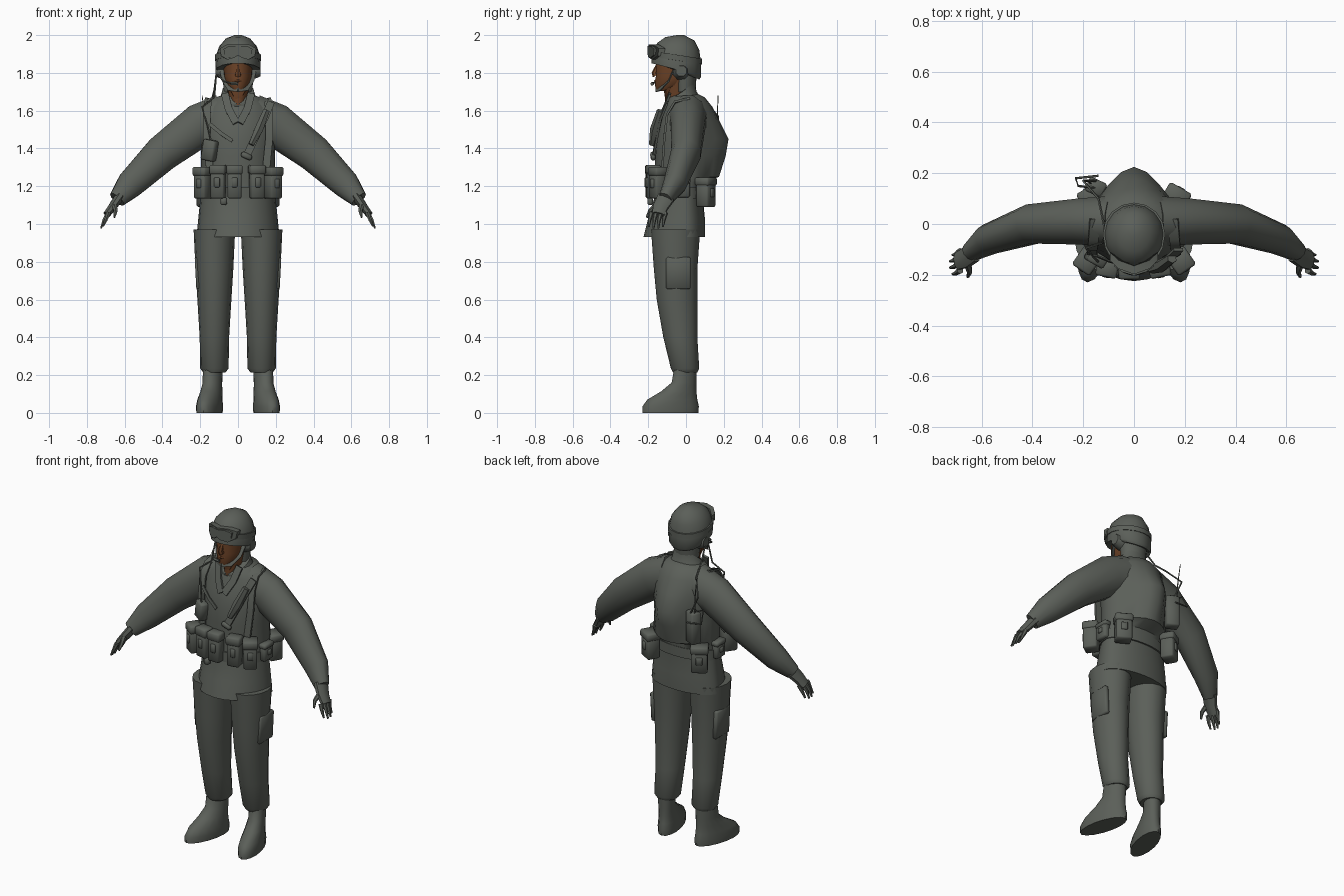
import bpy, bmesh, math
from mathutils import Vector, Matrix

default = bpy.data.objects.get("Cube")
if default:
    bpy.data.objects.remove(default)

parts = []


def material(name, red, green, blue):
    mat = bpy.data.materials.new(name)
    mat.use_nodes = True
    colour = (red, green, blue, 1)
    mat.diffuse_color = colour
    mat.node_tree.nodes["Principled BSDF"].inputs["Base Color"].default_value = colour
    return mat


CLOTH = material("grey_green_cloth", .105, .115, .1)
SKIN = material("brown_skin", .15, .055, .02)


def finish(name, bm, mat):
    bmesh.ops.recalc_face_normals(bm, faces=bm.faces)
    mesh = bpy.data.meshes.new(name)
    bm.to_mesh(mesh)
    bm.free()
    mesh.materials.append(mat)
    obj = bpy.data.objects.new(name, mesh)
    bpy.context.collection.objects.link(obj)
    parts.append(obj)


def skin_rings(name, rings, mat):
    bm = bmesh.new()
    loops = [[bm.verts.new(point) for point in ring] for ring in rings]
    count = len(loops[0])
    for low, high in zip(loops, loops[1:]):
        for i in range(count):
            j = (i + 1) % count
            bm.faces.new((low[i], low[j], high[j], high[i]))
    bm.faces.new(loops[0])
    bm.faces.new(loops[-1])
    finish(name, bm, mat)


def no_ridge(z):
    return 0


def loft(name, rows, mat=CLOTH, sides=16, x=0, mirror=1, shear=0, tilt=(0, 0), ridge=no_ridge):
    """Stacked ovals, each row being z, y, half width, front depth, back depth."""
    rings = []
    for k, (z, y, width, front, back) in enumerate(rows):
        lean = tilt[0] + (tilt[1] - tilt[0]) * k / (len(rows) - 1)
        ring = []
        for i in range(sides):
            angle = math.tau * i / sides
            s, c = math.sin(angle), math.cos(angle)
            depth = y + (front * s if s < 0 else back * s + ridge(z) * s ** 5)
            ring.append((mirror * (x + width * c + shear * depth), depth, z + lean * s))
        rings.append(ring)
    skin_rings(name, rings, mat)


def limb(name, path, start, end, flat=1, swell=0, mat=CLOTH, sides=6, mirror=1):
    """Tapered tube along a path; flat is the ratio of its second radius."""
    points = [Vector(point) for point in path]
    last = len(points) - 1
    rings = []
    for k, point in enumerate(points):
        t = k / last
        radius = start + (end - start) * t + swell * math.sin(math.pi * t)
        along = (points[min(k + 1, last)] - points[max(k - 1, 0)]).normalized()
        u = along.cross(Vector((0, 1, 0)))
        u = u.normalized() if u.length > .05 else Vector((1, 0, 0))
        v = u.cross(along)
        ring = []
        for i in range(sides):
            angle = math.tau * (i + .5) / sides
            p = point + radius * (u * math.cos(angle) + v * flat * math.sin(angle))
            ring.append((mirror * p.x, p.y, p.z))
        rings.append(ring)
    skin_rings(name, rings, mat)


def strap(name, path, width=.028, mirror=1):
    limb(name, path, width, width, flat=.3, sides=4, mirror=mirror)


def cable(name, path, end=.005):
    limb(name, path, .005, end, sides=5)


def box(name, centre, size, turn=0, lean=0, bevel=.008):
    bm = bmesh.new()
    bmesh.ops.create_cube(bm, size=1)
    bmesh.ops.scale(bm, vec=size, verts=bm.verts)
    bmesh.ops.bevel(bm, geom=bm.edges[:], offset=bevel, segments=1, affect='EDGES')
    rotation = Matrix.Rotation(math.radians(turn), 4, 'Z') @ Matrix.Rotation(math.radians(lean), 4, 'Y')
    bmesh.ops.transform(bm, matrix=Matrix.Translation(centre) @ rotation, verts=bm.verts)
    finish(name, bm, CLOTH)


def pouch(name, centre, size, turn=0):
    """Pouch body with a flap and a small clasp."""
    centre = Vector(centre)
    width, depth, height = size
    out = Matrix.Rotation(math.radians(turn), 3, 'Z') @ Vector((0, -depth / 2, 0))
    box(name, centre, size, turn)
    box(name + "_flap", centre + Vector((0, 0, height * .4)), (width + .01, depth + .01, height * .3), turn)
    box(name + "_clasp", centre + out, (width * .4, .015, height * .3), turn, bevel=.004)


def back_ridge(z):
    """Pack shape under the back of the jacket, deepest at chest height."""
    return max(0, .12 - .5 * abs(z - 1.42)) if z > 1.23 else 0


# Jacket and collar
loft("jacket", [
    (.93, 0, .22, .225, .1), (1.03, 0, .21, .2, .1), (1.13, 0, .2, .17, .09),
    (1.22, 0, .195, .165, .1), (1.25, 0, .195, .165, .14), (1.36, 0, .195, .165, .12),
    (1.45, 0, .2, .16, .12), (1.54, 0, .2, .14, .12), (1.62, 0, .175, .105, .12),
    (1.67, 0, .12, .09, .1), (1.69, 0, .06, .05, .06)], sides=24, ridge=back_ridge)
loft("collar", [(1.62, 0, .13, .1, .1), (1.67, -.02, .095, .09, .075), (1.7, -.02, .085, .085, .07)],
     sides=20, tilt=(.01, .055))

# Neck, head and face
loft("neck", [(1.63, -.04, .04, .07, .06), (1.78, -.04, .07, .07, .07)], SKIN)
limb("open_neckline", [(0, -.1, 1.635), (0, -.1, 1.68), (0, -.09, 1.72)], .004, .055, flat=.5, mat=SKIN)
loft("head", [(1.705, -.11, .035, .045, .06), (1.735, -.08, .06, .085, .09),
              (1.78, -.06, .076, .1, .1), (1.88, -.05, .08, .11, .1)], SKIN)
limb("nose", [(0, -.15, 1.84), (0, -.168, 1.8), (0, -.16, 1.785)], .01, .018, mat=SKIN)
limb("lips", [(-.025, -.15, 1.757), (0, -.16, 1.757), (.025, -.15, 1.757)], .004, .004, swell=.005, mat=SKIN)
loft("nape_cover", [(1.7, -.01, .074, .045, .06), (1.84, -.01, .09, .06, .07)])

# Helmet and goggles
loft("helmet", [(1.81, -.04, .108, .13, .11), (1.815, -.04, .118, .143, .12),
                (1.88, -.04, .12, .138, .12), (1.94, -.035, .1, .118, .105),
                (1.98, -.03, .066, .08, .075), (2, -.03, .02, .02, .02)], tilt=(-.045, 0))
loft("goggle_strap", [(z, -.04, .123, .142, .124) for z in (1.865, 1.895)], tilt=(-.02, -.02))


def goggle_shape(name, scale, front, back):
    half = [(0, .04), (.06, .04), (.095, .02), (.09, -.02), (.055, -.04), (.02, -.03), (0, -.016)]
    outline = half + [(-x, z) for x, z in half[-2:0:-1]]
    rings = [[(x * scale, y + 6 * (x * scale) ** 2, 1.91 + z * scale) for x, z in outline]
             for y in (front, back)]
    skin_rings(name, rings, CLOTH)


goggle_shape("goggle_frame", 1, -.198, -.165)
goggle_shape("goggle_lens", .8, -.203, -.19)

# Headset microphone
cable("microphone_boom", [(-.105, -.05, 1.79), (-.075, -.14, 1.755), (-.03, -.18, 1.745)])
limb("microphone", [(-.04, -.176, 1.745), (0, -.18, 1.742)], .009, .009)

for side, label in ((1, "left_"), (-1, "right_")):
    # Ear cup and chin strap
    limb(label + "ear_cup", [(.07, -.025, 1.81), (.1, -.025, 1.81), (.118, -.025, 1.81)],
         .05, .03, sides=8, mirror=side)
    strap(label + "chin_strap", [(.09, -.06, 1.83), (.075, -.09, 1.76), (.045, -.135, 1.715),
                                 (0, -.158, 1.71)], .015, side)
    # Sleeve
    limb(label + "sleeve", [(.08, .01, 1.56), (.2, .01, 1.525), (.4, 0, 1.375),
                            (.57, -.06, 1.21), (.64, -.11, 1.13)],
         .13, .047, flat=.8, swell=.012, sides=12, mirror=side)
    # Gloved hand
    limb(label + "palm", [(.63, -.105, 1.14), (.665, -.135, 1.09), (.695, -.147, 1.05)],
         .027, .02, flat=1.8, sides=8, mirror=side)
    for i in range(4):
        y = -.108 - .025 * i
        bend = .01 * abs(i - 1.5)
        limb(f"{label}finger_{i + 1}", [(.685, y, 1.06), (.715 - bend, y - .01, 1.02),
                                        (.73 - bend, y - .014, .972 + bend)], .014, .005, mirror=side)
    limb(label + "thumb", [(.655, -.155, 1.1), (.648, -.19, 1.07), (.655, -.208, 1.035)],
         .016, .006, mirror=side)
    # Trouser leg and thigh pocket
    loft(label + "trouser_leg", [
        (.215, 0, .06, .07, .06), (.235, 0, .075, .08, .07), (.4, -.03, .078, .09, .09),
        (.6, -.05, .09, .105, .11), (.76, -.055, .1, .115, .115), (.97, -.055, .11, .13, .13)],
        x=.125, mirror=side)
    box(label + "thigh_pocket", (side * .21, -.04, .74), (.03, .13, .17), lean=side * 3)
    # Boot with the toe turned out
    loft(label + "boot", [
        (0, -.08, .062, .15, .145), (.035, -.08, .064, .15, .148), (.07, -.07, .06, .135, .13),
        (.115, -.035, .054, .095, .09), (.16, -.01, .05, .066, .065), (.25, 0, .052, .06, .056)],
        x=.133, mirror=side, shear=-.22)
    # Waist pouches
    pouch(label + "side_pouch", (side * .185, -.145, 1.215), (.075, .08, .16), side * 35)
    pouch(label + "rear_pouch", (side * .165, .105, 1.165), (.09, .075, .15), 180 - side * 30)
    pouch(label + "hip_pouch", (side * .205, -.02, 1.19), (.08, .04, .1), side * 90)
    # Shoulder strap and lapel
    strap(label + "shoulder_strap", [(.15, -.125, 1.3), (.165, -.115, 1.45), (.165, -.1, 1.58),
                                     (.16, -.06, 1.645), (.155, .02, 1.66)], mirror=side)
    strap(label + "lapel", [(.01, -.15, 1.535), (.05, -.118, 1.61), (.07, -.085, 1.69)], mirror=side)

# Belt and front pouches
loft("belt", [(z, 0, .205, .176, .1) for z in (1.135, 1.195)], sides=24)
for label, x, turn in (("right", -.105, -12), ("middle", -.018, 0), ("left", .1, 12)):
    pouch(label + "_magazine_pouch", (x, -.185 + abs(x) * .1, 1.22), (.075, .06, .17), turn)
box("belt_tab", (-.075, -.19, 1.12), (.035, .03, .04))

# Chest pouch and diagonal sheath
box("chest_pouch", (-.15, -.135, 1.39), (.075, .05, .11), -30, 10)
strap("sheath_strap", [(.175, -.1, 1.645), (.14, -.135, 1.56), (.04, -.175, 1.35)])
limb("sheath", [(.15, -.135, 1.6), (.11, -.165, 1.5), (.07, -.18, 1.42)], .02, .016, swell=.008)
box("strap_buckle", (.045, -.175, 1.36), (.06, .025, .03), 5, 25)
strap("chest_strap", [(-.15, -.125, 1.53), (-.09, -.15, 1.48), (-.03, -.165, 1.44)], .014)

# Radio with antenna and cables
box("radio", (-.15, .145, 1.37), (.075, .06, .19), -25)
cable("radio_antenna", [(-.17, .16, 1.44), (-.175, .165, 1.55), (-.19, .17, 1.68)], end=.002)
cable("headset_cable", [(-.115, -.02, 1.79), (-.125, .03, 1.71), (-.14, .1, 1.65),
                        (-.2, .17, 1.57), (-.15, .17, 1.46)])
cable("front_cable", [(-.115, -.05, 1.79), (-.125, -.075, 1.67), (-.19, -.095, 1.62),
                      (-.16, -.13, 1.52), (-.14, -.15, 1.43)])
cable("looped_cable", [(-.13, .14, 1.45), (-.22, .15, 1.49), (-.23, .18, 1.42), (-.14, .19, 1.41)])

# Smooth shading with sharp creases kept
bpy.ops.object.select_all(action='DESELECT')
for obj in parts:
    obj.select_set(True)
bpy.context.view_layer.objects.active = parts[0]
bpy.ops.object.shade_smooth_by_angle(angle=math.radians(48))
